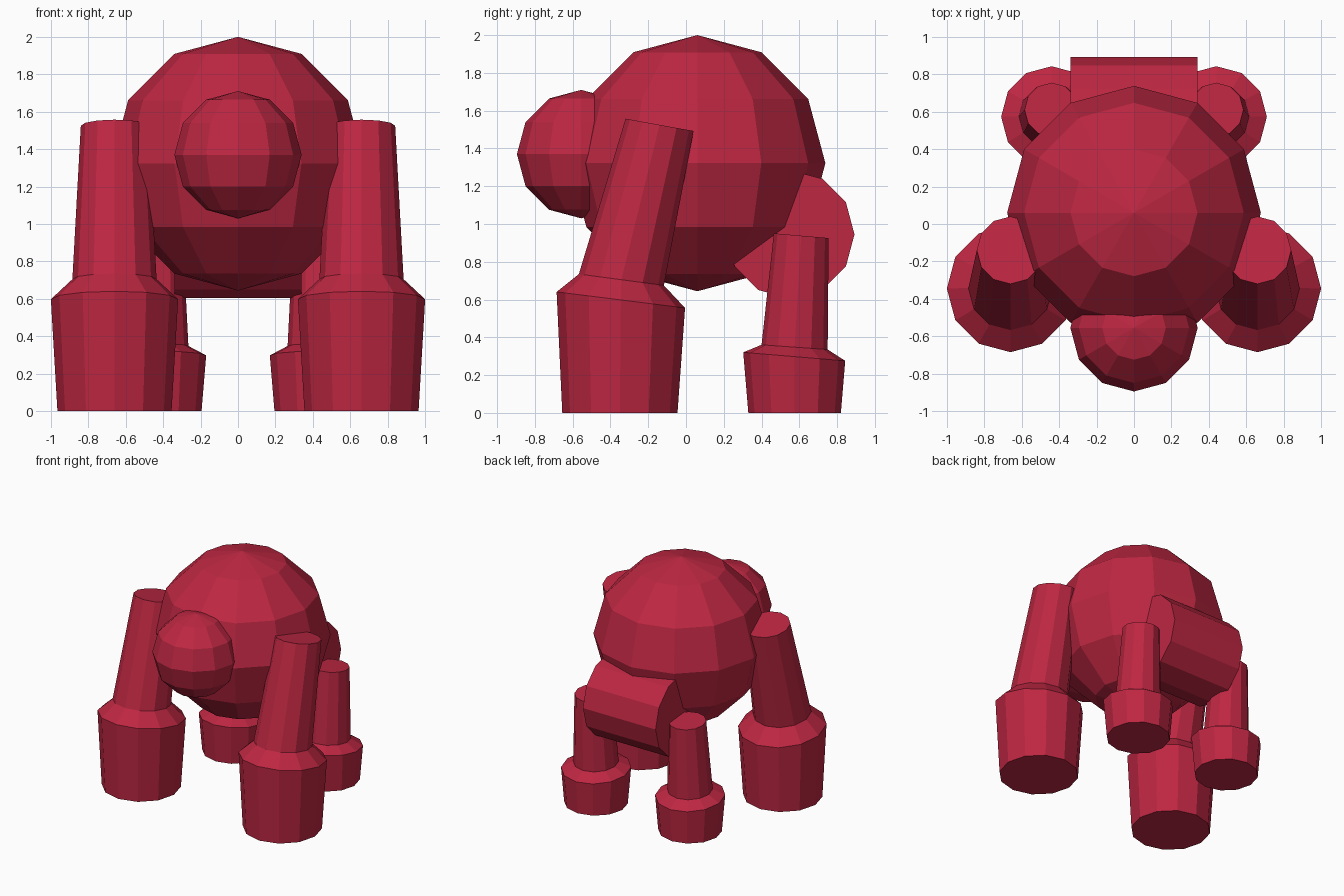
import bpy, bmesh, math
from mathutils import Matrix, Vector

if "Cube" in bpy.data.objects:
    bpy.data.objects.remove(bpy.data.objects["Cube"])

SIDES = 12
red = bpy.data.materials.new("crimson")
red.diffuse_color = (0.51, 0.02, 0.054, 1)
red.use_nodes = True
red.node_tree.nodes["Principled BSDF"].inputs["Base Color"].default_value = red.diffuse_color


def finish(name, bm):
    """Turn a bmesh into a flat-shaded object."""
    bmesh.ops.recalc_face_normals(bm, faces=bm.faces)
    mesh = bpy.data.meshes.new(name)
    bm.to_mesh(mesh)
    bm.free()
    mesh.materials.append(red)
    obj = bpy.data.objects.new(name, mesh)
    bpy.context.collection.objects.link(obj)
    return obj


def ball(name, centre, radius):
    bm = bmesh.new()
    bmesh.ops.create_uvsphere(bm, u_segments=SIDES, v_segments=6, radius=radius,
                              matrix=Matrix.Translation(centre))
    return finish(name, bm)


def leg(name, x, rings):
    """Loft capped rings of (y, z, radius, z drop from front to back)."""
    bm = bmesh.new()
    loops = []
    for y, z, r, drop in rings:
        loop = []
        for i in range(SIDES):
            a = math.tau * i / SIDES
            dy = r * math.sin(a)
            loop.append(bm.verts.new((x + r * math.cos(a), y + dy,
                                      z - drop * dy / (2 * r))))
        loops.append(loop)
    for low, high in zip(loops, loops[1:]):
        for i in range(SIDES):
            j = (i + 1) % SIDES
            bm.faces.new((low[i], low[j], high[j], high[i]))
    bm.faces.new(loops[0][::-1])
    bm.faces.new(loops[-1])
    return finish(name, bm)


# Round body and head
ball("body", Vector((0, 0.06, 1.322)), 0.678)
ball("head", Vector((0, -0.555, 1.37)), 0.34)

# Hip drum lying across the rear
bm = bmesh.new()
bmesh.ops.create_cone(bm, cap_ends=True, segments=SIDES, radius1=0.34, radius2=0.34,
                      depth=0.68, matrix=Matrix.Translation((0, 0.552, 0.945))
                      @ Matrix.Rotation(math.pi / 2, 4, 'Y'))
finish("hips", bm)

# Legs: wide foot cuff, sloped shoulder, leaning upper limb
front_rings = [(-0.35, 0, 0.305, 0), (-0.345, 0.598, 0.34, 0.085),
               (-0.342, 0.705, 0.225, 0.06), (-0.14, 1.525, 0.18, 0.065)]
rear_rings = [(0.575, 0, 0.245, 0), (0.573, 0.298, 0.27, 0.045),
              (0.575, 0.348, 0.175, 0.025), (0.61, 0.938, 0.145, 0.025)]
for side, s in (("left", -1), ("right", 1)):
    leg("front_leg_" + side, s * 0.66, front_rings)
    leg("rear_leg_" + side, s * 0.44, rear_rings)
